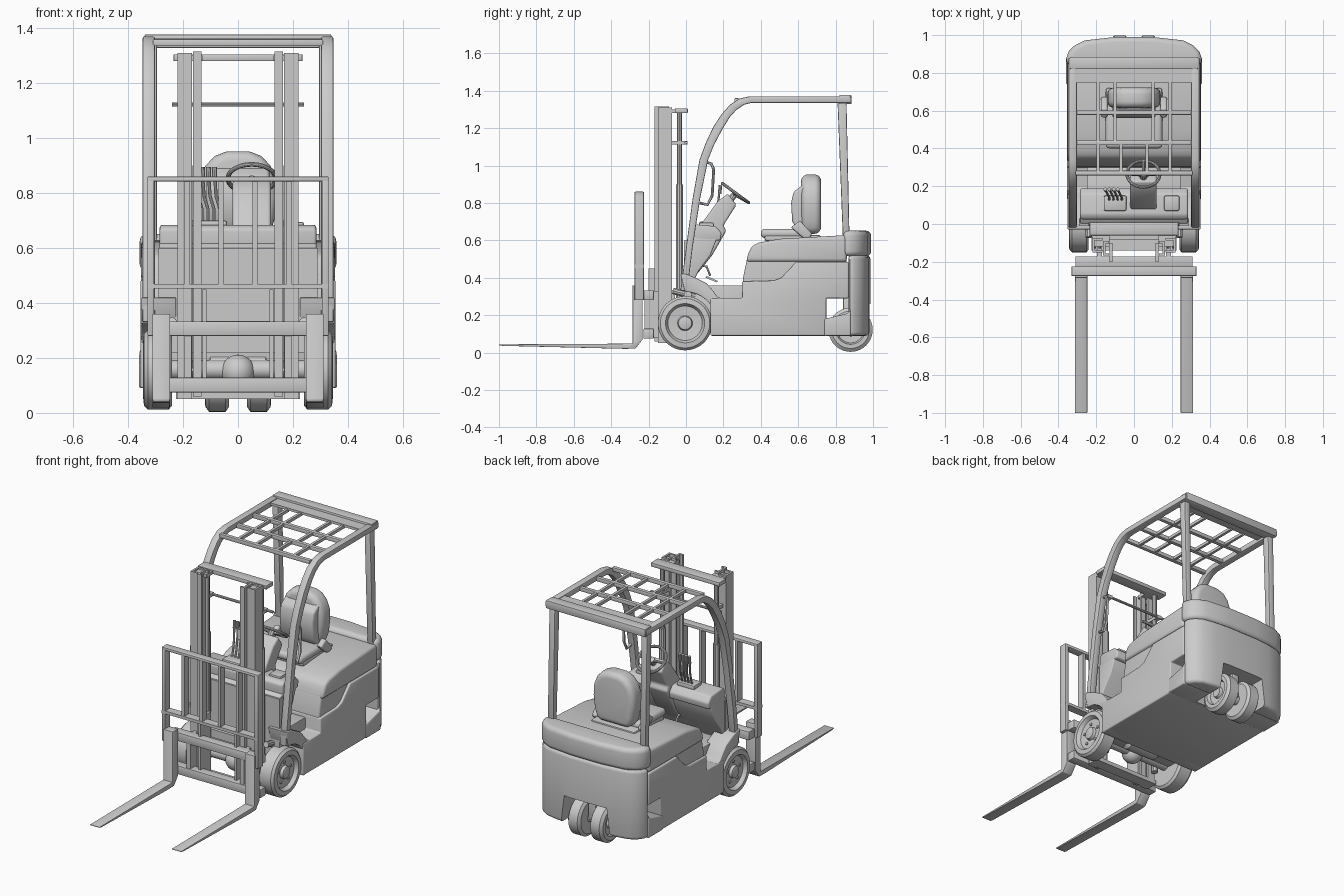
import bpy, bmesh
from math import sin, cos, pi, radians
from mathutils import Vector

if "Cube" in bpy.data.objects:
    bpy.data.objects.remove(bpy.data.objects["Cube"])


def finish(name, bm, mirror=False, bevel=0, seg=3):
    bmesh.ops.recalc_face_normals(bm, faces=bm.faces[:])
    if bevel:
        edges = [e for e in bm.edges if e.is_manifold and e.calc_face_angle(0) > radians(32)]
        bmesh.ops.bevel(bm, geom=edges, offset=bevel, segments=seg, profile=0.5,
                        affect='EDGES', clamp_overlap=True)
    me = bpy.data.meshes.new(name)
    bm.to_mesh(me)
    bm.free()
    ob = bpy.data.objects.new(name, me)
    bpy.context.collection.objects.link(ob)
    if mirror:
        ob.modifiers.new("mirror", 'MIRROR')
    return ob


def prism(name, axis, pts, a, b, mirror=False, bevel=0, seg=3):
    """Extrude a 2D outline along an axis: x uses (y,z), y uses (x,z), z uses (x,y)."""
    bm = bmesh.new()
    place = {'x': lambda p, t: (t, p[0], p[1]), 'y': lambda p, t: (p[0], t, p[1]),
             'z': lambda p, t: (p[0], p[1], t)}[axis]
    lo = [bm.verts.new(place(p, a)) for p in pts]
    hi = [bm.verts.new(place(p, b)) for p in pts]
    bm.faces.new(lo)
    bm.faces.new(hi)
    for i in range(len(pts)):
        j = (i + 1) % len(pts)
        bm.faces.new((lo[i], lo[j], hi[j], hi[i]))
    return finish(name, bm, mirror, bevel, seg)


def box(name, x0, x1, y0, y1, z0, z1, mirror=False, bevel=0, seg=2):
    return prism(name, 'z', [(x0, y0), (x1, y0), (x1, y1), (x0, y1)], z0, z1, mirror, bevel, seg)


def lathe(name, prof, y, z, mirror=False, n=40):
    """Revolve (x, radius) points around an x-parallel axis through (y, z)."""
    bm = bmesh.new()
    rings = [[bm.verts.new((x, y + r * cos(2 * pi * i / n), z + r * sin(2 * pi * i / n)))
              for i in range(n)] for x, r in prof]
    for r0, r1 in zip(rings, rings[1:]):
        for i in range(n):
            bm.faces.new((r0[i], r0[(i + 1) % n], r1[(i + 1) % n], r1[i]))
    bm.faces.new(rings[0])
    bm.faces.new(rings[-1])
    return finish(name, bm, mirror)


def tube(name, pts, r, closed=False, mirror=False):
    cu = bpy.data.curves.new(name, 'CURVE')
    cu.dimensions = '3D'
    cu.bevel_depth, cu.bevel_resolution, cu.use_fill_caps = r, 3, True
    sp = cu.splines.new('POLY')
    sp.points.add(len(pts) - 1)
    for p, co in zip(sp.points, pts):
        p.co = (*co, 1)
    sp.use_cyclic_u = closed
    tmp = bpy.data.objects.new(name + "_path", cu)
    me = bpy.data.meshes.new_from_object(tmp)
    bpy.data.objects.remove(tmp)
    ob = bpy.data.objects.new(name, me)
    bpy.context.collection.objects.link(ob)
    if mirror:
        ob.modifiers.new("mirror", 'MIRROR')
    return ob


# Front wheels: tyre, dished rim, hub and five bolts
WY, WZ = -0.005, 0.157
lathe("front_wheel", [(.24, .09), (.24, .13), (.252, .145), (.328, .145), (.342, .132), (.345, .105),
                      (.338, .1), (.322, .092), (.318, .04), (.335, .035), (.338, .028)], WY, WZ, True, 48)
for i in range(5):
    a = pi / 2 + i * 2 * pi / 5
    lathe("wheel_bolt", [(.31, .009), (.326, .009)], WY + .062 * cos(a), WZ + .062 * sin(a), True, 8)

# Drive axle
lathe("front_axle", [(-.25, .035), (.25, .035)], WY, WZ)
lathe("differential", [(-.12, .04), (-.1, .06), (.1, .06), (.12, .04)], .07, .17)
bm = bmesh.new()
bmesh.ops.create_uvsphere(bm, u_segments=24, v_segments=14, radius=.062)
bmesh.ops.translate(bm, verts=bm.verts, vec=(0, WY - .01, .15))
finish("differential_dome", bm)

# Twin rear wheels
lathe("rear_wheel", [(.035, .06), (.033, .1), (.045, .118), (.105, .118), (.119, .1), (.12, .078),
                     (.1, .07), (.098, .035), (.115, .03)], .88, .122, True)
lathe("rear_axle", [(-.1, .03), (.1, .03)], .88, .122)
box("steer_fork", -.025, .025, .84, .92, .12, .3, bevel=.008)

# Chassis, floor and fenders
prism("chassis", 'x', [(.13, .09), (.75, .09), (.75, .29), (.87, .29), (.87, .485), (.59, .485), (.51, .40),
                       (.47, .385), (.30, .38), (.30, .29), (.13, .29)], -.355, .355, bevel=.008)
box("floor", -.25, .25, .02, .32, .13, .36, bevel=.008)
arc = [(WY + .168 * cos(radians(a)), WZ + .168 * sin(radians(a))) for a in range(-10, 100, 10)]
prism("fender", 'x', [(.15, .09), (.2, .09), (.2, .29), (.17, .295), (.145, .33), (.11, .37), (.05, .40),
                      (0, .42), (-.03, .42)] + arc[::-1], .225, .352, True, .005)

# Hood
hood = [(.30, .29), (.305, .40), (.33, .52), (.35, .565), (.39, .585), (.5, .605), (.85, .625), (.87, .29)]
prism("hood", 'x', hood, -.34, .34, bevel=.012)
prism("hood_lid", 'x', [(.322, .485), (.333, .53), (.352, .57), (.39, .588), (.5, .608), (.86, .628), (.86, .485)],
      -.353, .353, bevel=.018)

# Counterweight with a notch for the rear wheels
half = [(.358, .868), (.35, .9), (.325, .935), (.28, .963), (.2, .978), (.1, .986)]
plan = half + [(-x, y) for x, y in reversed(half)]
lower = prism("counterweight_lower", 'z', plan, .09, .52, bevel=.02)
toe = prism("counterweight_toe", 'x', [(.74, .09), (.88, .09), (.88, .235), (.865, .21), (.74, .18)],
            -.36, .36, bevel=.008)
half = [(.358, .84), (.358, .88), (.345, .915), (.315, .945), (.26, .972), (.1, .99)]
prism("counterweight_top", 'z', half + [(-x, y) for x, y in reversed(half)], .515, .652, bevel=.028, seg=4)
notch = prism("notch_cutter", 'y', [(-.175, .03), (.175, .03), (.145, .26), (-.145, .26)], .76, 1.1)
notch.hide_render = True
notch.hide_set(True)
notch.display_type = 'WIRE'
for ob in (lower, toe):
    m = ob.modifiers.new("notch", 'BOOLEAN')
    m.object, m.operation, m.solver = notch, 'DIFFERENCE', 'EXACT'

# Overhead guard
prism("guard_front_pillar", 'x', [
    (-.03, .33), (0, .56), (.035, .82), (.072, 1.03), (.105, 1.12), (.145, 1.205), (.19, 1.275), (.235, 1.325),
    (.285, 1.358), (.34, 1.37), (.88, 1.37), (.88, 1.335), (.35, 1.335), (.31, 1.325), (.27, 1.298),
    (.235, 1.26), (.195, 1.195), (.15, 1.11), (.118, 1.03), (.075, .82), (.035, .56), (.008, .33)],
      .303, .347, True, .006, 2)
prism("guard_rear_pillar", 'x', [(.84, .58), (.875, .58), (.858, 1.345), (.81, 1.345)], .295, .335, True, .006, 2)
box("guard_rear_plate", -.34, .34, .82, .885, 1.328, 1.378, bevel=.006)
box("guard_rear_shelf", -.31, .31, .75, .83, 1.35, 1.365)
for y in (.27, .43, .59):
    box("guard_cross_bar", -.31, .31, y - .012, y + .012, 1.335, 1.36, bevel=.004)
for x, y0, y1 in ((.07, .27, .43), (.19, .27, .76), (.10, .43, .76)):
    box("guard_long_bar", x - .008, x + .008, y0, y1, 1.34, 1.358, True)
tube("grab_handle", [(.325, .075, .80), (.325, .115, .79), (.325, .14, .84), (.325, .148, .98),
                     (.325, .135, 1.01), (.325, .10, 1.02)], .008)

# Front wall, dashboard and steering column
prism("dashboard_body", 'x', [(0, .36), (.03, .36), (.07, .44), (.13, .52), (.165, .61), (.03, .62), (0, .6)],
      -.285, .285, bevel=.006)
box("front_wall", -.29, .29, -.01, .03, .22, .6)
prism("dashboard_top", 'x', [(.025, .59), (.185, .6), (.19, .64), (.16, .675), (.05, .685), (.025, .67)],
      -.285, .285, bevel=.01)
prism("column_cover", 'x', [(.02, .42), (.06, .42), (.14, .52), (.215, .65), (.2, .68), (.27, .79),
                            (.225, .85), (.17, .81), (.08, .685)], -.02, .12, bevel=.012)
C, U, N = Vector((.05, .265, .853)), Vector((0, .806, -.592)), Vector((0, .592, .806))
rim = lambda a, r: C + Vector((r * cos(a), 0, 0)) + U * (r * sin(a))
tube("steering_wheel", [rim(i * pi / 18, .087) for i in range(36)], .0085, closed=True)
for a in (0, pi / 2, pi):
    tube("steering_spoke", [C - N * .01, rim(a, .087)], .008)
tube("steering_shaft", [C - N * .09, C], .018)

# Control levers and pedals
for i in range(4):
    x = -.065 - i * .022
    tube("control_lever", [(x, .12, .66), (x, .14, .74), (x - .015, .17, .79), (x - .02, .18, .87)], .006)
    tube("lever_knob", [(x - .02, .18, .85), (x - .021, .184, .895)], .0095)
box("lever_console", -.16, -.04, .07, .15, .67, .7, bevel=.008)
box("side_console", .16, .24, .07, .15, .67, .695, bevel=.008)
for x in (-.02, .1):
    tube("pedal_arm", [(x, .05, .47), (x, .11, .46), (x, .13, .41)], .006)
    prism("pedal", 'x', [(.105, .40), (.165, .375), (.17, .383), (.11, .41)], x - .03, x + .03)

# Seat
box("seat_base", -.15, .15, .42, .72, .595, .63, bevel=.012)
box("seat_cushion", -.15, .15, .40, .66, .612, .662, bevel=.022, seg=4)
half = [(.11, .635), (.132, .70), (.142, .78), (.138, .85), (.118, .9), (.085, .935), (.04, .952)]
prism("seat_back", 'y', half + [(-x, z) for x, z in reversed(half)], .615, .722, bevel=.035, seg=5)
prism("seat_back_pad", 'x', [(.60, .65), (.568, .70), (.562, .80), (.575, .86), (.63, .9), (.66, .9), (.66, .65)],
      -.115, .115, bevel=.03, seg=4)
prism("seat_side_latch", 'x', [(.56, .67), (.61, .705), (.675, .635), (.66, .61), (.63, .61)], .14, .175, True, .01)

# Mast: outer and inner channels, lift cylinders, cross members
def channel(name, xi, xo, y0, y1, z0, z1):
    t = .012
    prism(name, 'z', [(xi, y0), (xo, y0), (xo, y1), (xi, y1), (xi, y1 - t), (xo - t, y1 - t),
                      (xo - t, y0 + t), (xi, y0 + t)], z0, z1, True)


channel("mast_outer_rail", .168, .22, -.15, -.075, .05, 1.31)
channel("mast_inner_rail", .132, .163, -.168, -.09, .06, 1.315)
tube("lift_cylinder", [(.185, -.035, .1), (.185, -.035, .9)], .02, mirror=True)
tube("lift_rod", [(.185, -.035, .9), (.185, -.035, 1.28)], .014, mirror=True)
box("mast_top_beam", -.235, .235, -.06, .01, 1.28, 1.305, bevel=.004)
box("mast_top_bracket", .13, .22, -.12, -.02, 1.28, 1.3, True)
tube("mast_tie_rod", [(-.24, 0, 1.122), (.24, 0, 1.122)], .008)
box("mast_rod_clamp", .17, .2, -.09, .008, 1.112, 1.132, True)
for x in (.175, .2):
    lathe("chain_pulley", [(x, .025), (x + .014, .025)], -.105, 1.275, True, 20)
for z in (.31, .95):
    box("mast_cross_member", -.2, .2, -.085, -.06, z - .025, z + .025) if z < .5 else None
box("mast_foot", -.225, .225, -.14, -.07, .05, .075)
tube("tilt_cylinder", [(.24, -.07, .33), (.24, .05, .3)], .018, mirror=True)

# Fork carriage
box("carriage_upper_bar", -.31, .31, -.228, -.172, .28, .333, bevel=.004)
box("carriage_lower_bar", -.31, .31, -.228, -.172, .075, .128, bevel=.004)
box("carriage_upright", .17, .195, -.222, -.11, .08, .33, True)
box("carriage_roller_plate", .115, .13, -.2, -.1, .08, .45, True)

# Load backrest
box("backrest_top", -.33, .33, -.275, -.225, .842, .86, bevel=.004)
box("backrest_bottom", -.33, .33, -.275, -.225, .452, .47)
box("backrest_side", .305, .33, -.275, -.225, .28, .86, True, .004)
for x in (.062, .185):
    box("backrest_slat", x - .009, x + .009, -.272, -.228, .455, .85, True)

# Forks: L-shaped with tapered tips
prism("fork", 'x', [(-.285, .36), (-.232, .36), (-.232, .07), (-.27, .022), (-.32, .02), (-.98, .036), (-1, .04),
                    (-1, .044), (-.285, .048)], .247, .312, True, .004, 2)

# Smooth shading with crisp edges
bpy.ops.object.select_all(action='DESELECT')
for ob in bpy.context.scene.objects:
    if ob.type == 'MESH' and ob != notch:
        ob.select_set(True)
        bpy.context.view_layer.objects.active = ob
bpy.ops.object.shade_smooth_by_angle(angle=radians(35))
